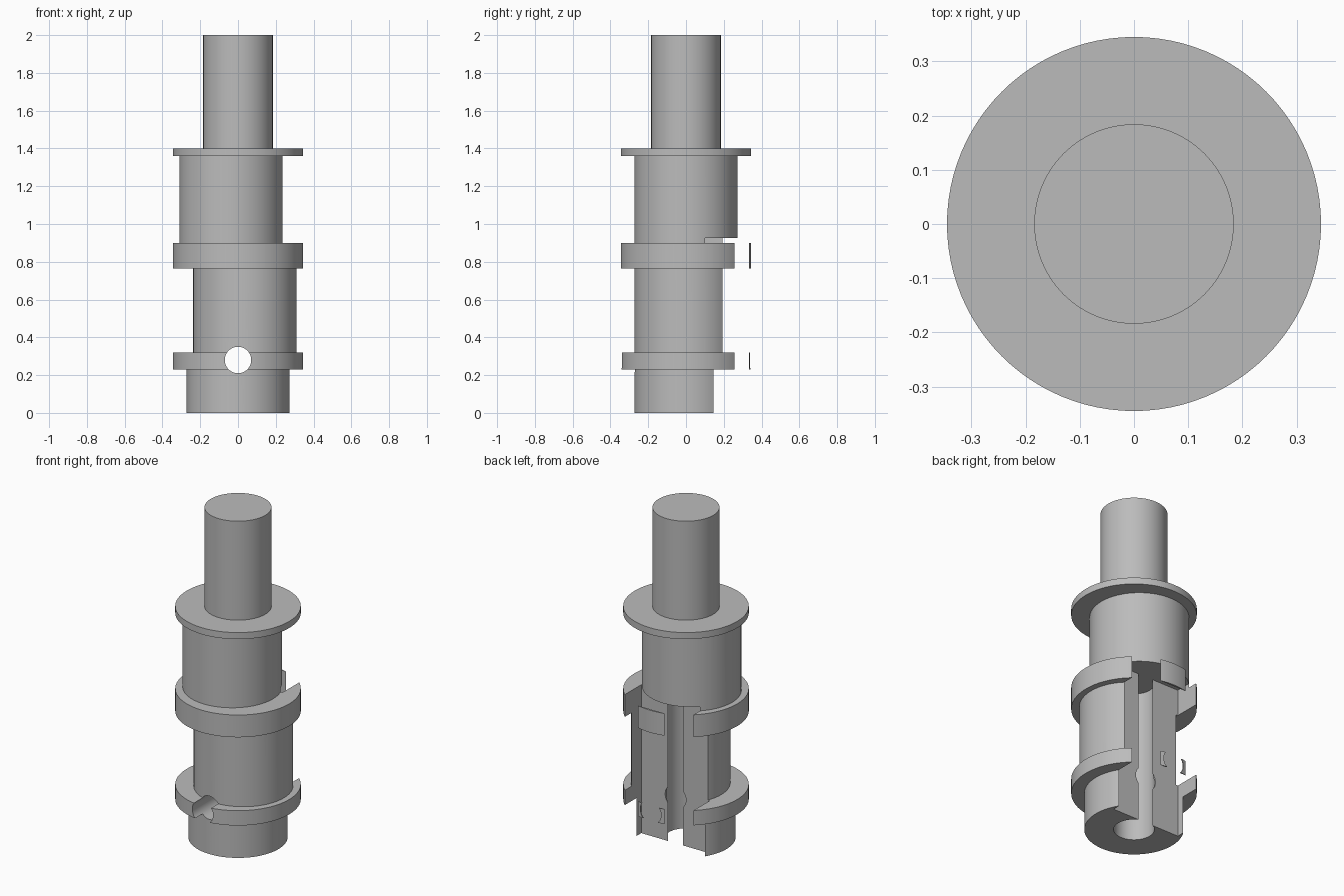
import bpy
import math

cube = bpy.data.objects.get("Cube")
if cube:
    bpy.data.objects.remove(cube, do_unlink=True)

steel = bpy.data.materials.new("plain grey steel")
steel.use_nodes = True
grey = (0.5, 0.5, 0.5, 1)
steel.diffuse_color = grey
steel.node_tree.nodes["Principled BSDF"].inputs["Base Color"].default_value = grey


def cylinder(name, radius, z0, z1, x=0.0):
    bpy.ops.mesh.primitive_cylinder_add(
        vertices=96, radius=radius, depth=z1 - z0, location=(x, 0, (z0 + z1) / 2))
    ob = bpy.context.object
    ob.name = name
    ob.data.materials.append(steel)
    return ob


def combine(target, tool, operation):
    mod = target.modifiers.new(operation.lower(), "BOOLEAN")
    mod.operation = operation
    mod.solver = "EXACT"
    mod.object = tool
    bpy.context.view_layer.objects.active = target
    bpy.ops.object.modifier_apply(modifier=mod.name)
    bpy.data.objects.remove(tool, do_unlink=True)


# Stepped shaft: eccentric journals between round collars
BODY, COLLAR, LAP = 0.273, 0.345, 0.015
shaft = cylinder("eccentric_shaft", BODY, 0, 0.23 + LAP)
sections = [
    ("lower_collar", COLLAR, 0.23, 0.32, 0),
    ("lower_eccentric", BODY, 0.32 - LAP, 0.765 + LAP, 0.036),
    ("middle_collar", COLLAR, 0.765, 0.9, 0),
    ("upper_eccentric", BODY, 0.9 - LAP, 1.36 + LAP, -0.038),
    ("top_flange", COLLAR, 1.36, 1.4, 0),
    ("drive_end", 0.184, 1.4 - LAP, 2.0, 0),
]
for section in sections:
    combine(shaft, cylinder(*section), "UNION")

# Rear slot, stopping just short of the collar rims
bpy.ops.mesh.primitive_cube_add(size=1, location=(0, 0.2165, 0.4125))
slot = bpy.context.object
slot.name = "rear_slot_cutter"
slot.scale = (0.46, 0.233, 1.025)
slot.data.materials.append(steel)
combine(shaft, slot, "DIFFERENCE")

# Central bore from below
combine(shaft, cylinder("bore_cutter", 0.112, -0.1, 0.925), "DIFFERENCE")

# Cross hole through the lower collar
pin = cylinder("cross_hole_cutter", 0.07, -0.22, 0.78)
pin.rotation_euler.x = math.pi / 2
combine(shaft, pin, "DIFFERENCE")

# Smooth barrels with crisp edges
bpy.ops.object.select_all(action="DESELECT")
shaft.select_set(True)
bpy.context.view_layer.objects.active = shaft
bpy.ops.object.transform_apply(location=True, rotation=True, scale=True)
bpy.ops.object.shade_smooth_by_angle(angle=math.radians(30))
